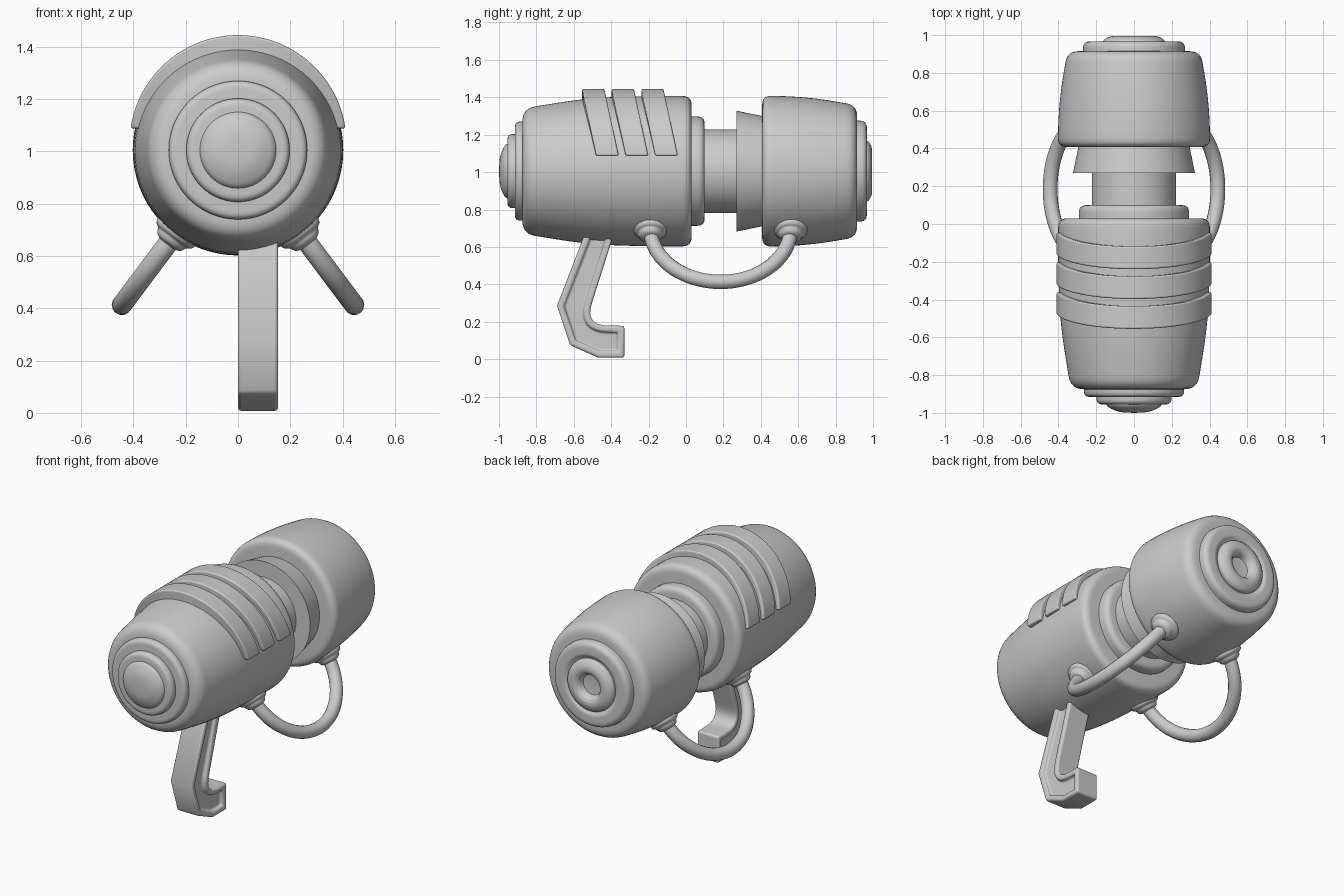
import bpy, bmesh
from math import sin, cos, pi, radians
from mathutils import Vector, Matrix

if "Cube" in bpy.data.objects:
    bpy.data.objects.remove(bpy.data.objects["Cube"])

AXIS_Z = 1.005


def finish(name, bm, bevel=0.0, angle=40):
    bmesh.ops.recalc_face_normals(bm, faces=bm.faces)
    me = bpy.data.meshes.new(name)
    bm.to_mesh(me)
    bm.free()
    me.shade_smooth()
    me.set_sharp_from_angle(angle=radians(angle))
    ob = bpy.data.objects.new(name, me)
    bpy.context.collection.objects.link(ob)
    if bevel:
        m = ob.modifiers.new("round_edges", "BEVEL")
        m.width = bevel
        m.segments = 3
        m.limit_method = "ANGLE"
        m.angle_limit = radians(40)
    return ob


def rounded(points, steps=6):
    """Points are (a, b) or (a, b, fillet); returns the line with filleted corners."""
    out = []
    for i, p in enumerate(points):
        v = Vector(p[:2])
        if len(p) < 3:
            out.append(v)
            continue
        a = Vector(points[i - 1][:2]) - v
        b = Vector(points[(i + 1) % len(points)][:2]) - v
        a, b = v + a.normalized() * p[2], v + b.normalized() * p[2]
        for k in range(steps + 1):
            t = k / steps
            out.append(a * (1 - t) ** 2 + v * 2 * t * (1 - t) + b * t * t)
    return out


def lathe(name, points, matrix=None, segs=72):
    """Revolve (along, radius) points; by default about the long body axis."""
    bm = bmesh.new()
    vs = [bm.verts.new((p[1], p[0], 0)) for p in rounded(points)]
    es = [bm.edges.new(e) for e in zip(vs, vs[1:])]
    bmesh.ops.spin(bm, geom=vs + es, cent=(0, 0, 0), axis=(0, 1, 0),
                   angle=2 * pi, steps=segs, use_duplicate=False)
    bmesh.ops.remove_doubles(bm, verts=bm.verts, dist=1e-4)
    bm.transform(matrix or Matrix.Translation((0, 0, AXIS_Z)))
    return finish(name, bm)


# Main turned parts, front to back
lathe("front_button", [(-1, 0), (-.996, .08, .03), (-.965, .15, .03), (-.94, .15), (-.94, 0)])
lathe("front_small_ring", [(-.955, 0), (-.955, .198, .03), (-.9, .198), (-.9, 0)])
lathe("front_large_ring", [(-.915, 0), (-.915, .265, .03), (-.86, .265), (-.86, 0)])
lathe("front_body", [(-.875, 0), (-.875, .335, .07), (-.52, .392, .15), (-.2, .402, .1),
                     (.03, .402, .05), (.03, 0)])
lathe("collar", [(.0, 0), (.0, .292), (.1, .292, .04), (.1, 0)])
lathe("neck", [(.05, 0), (.05, .223), (.32, .223), (.32, 0)])
lathe("cone_ring", [(.27, 0), (.27, .323), (.43, .29), (.43, 0)])
lathe("rear_body", [(.407, 0), (.407, .404, .05), (.65, .398, .15), (.915, .353, .06), (.915, 0)])
lathe("rear_cap", [(.88, 0), (.88, .272), (.967, .268, .035), (.967, .19, .01), (.95, .165), (.95, 0)])
lathe("rear_knob", [(.93, .165), (.972, .165, .015), (1.003, .115, .035), (.985, .075, .025),
                    (.935, .06, .02), (.925, 0)])

# Slanted grip bands over the top of the front body
for n in range(3):
    y0 = -.495 + .158 * n
    bm = bmesh.new()
    rows = []
    steps = 48
    a0 = radians(8)
    for i in range(steps + 1):
        a = a0 + (pi - 2 * a0) * i / steps
        row = []
        for r, w in ((.415, -.06), (.415, .06), (.33, .06), (.33, -.06)):
            z = 1.03 + r * sin(a)
            if i in (0, steps):
                z = 1.03 + .415 * sin(a)
            zs = 1.03 + .415 * sin(a)
            row.append(bm.verts.new((r * cos(a), y0 + w - .21 * (zs - 1.445), z)))
        rows.append(row)
    for p, q in zip(rows, rows[1:]):
        for j in range(4):
            bm.faces.new((p[j], p[(j + 1) % 4], q[(j + 1) % 4], q[j]))
    bm.faces.new(rows[0])
    bm.faces.new(rows[-1])
    finish(f"grip_band_{n + 1}", bm, bevel=.022)

# Hooked handle with recessed side panels
bm = bmesh.new()
outline = rounded([(-.53, .70), (-.69, .285), (-.62, .075), (-.47, .008), (-.33, .008),
                   (-.33, .178), (-.54, .182, .12), (-.376, .70)], 8)
face = bm.faces.new([bm.verts.new((0, p.x, p.y)) for p in outline])
ext = bmesh.ops.extrude_face_region(bm, geom=[face], use_keep_orig=True)
bmesh.ops.translate(bm, vec=(.153, 0, 0),
                    verts=[g for g in ext["geom"] if isinstance(g, bmesh.types.BMVert)])
bmesh.ops.recalc_face_normals(bm, faces=bm.faces)
for f in [f for f in bm.faces if len(f.verts) > 4]:
    bmesh.ops.inset_region(bm, faces=[f], thickness=.036, depth=0, use_even_offset=True)
    new = bmesh.ops.extrude_discrete_faces(bm, faces=[f])["faces"][0]
    side = 1 if new.calc_center_median().x < .07 else -1
    bmesh.ops.translate(bm, vec=(side * .025, 0, 0), verts=new.verts)
finish("hook_handle", bm, bevel=.012)

# Carrying loops and their mounts on both sides
for side, label in ((1, "right"), (-1, "left")):
    d = Vector((.6 * side, 0, -.8))
    centre = Vector((0, 0, AXIS_Z))
    curve = bpy.data.curves.new(f"{label}_loop", "CURVE")
    curve.dimensions = "3D"
    curve.bevel_depth = .039
    curve.bevel_resolution = 5
    curve.use_fill_caps = True
    sp = curve.splines.new("POLY")
    sp.points.add(40)
    for i, pt in enumerate(sp.points):
        t = pi * i / 40
        p = centre + d * (.385 + .355 * sin(t)) + Vector((0, .185 - .375 * cos(t), 0))
        pt.co = (*p, 1)
    sp.use_smooth = True
    bpy.context.collection.objects.link(bpy.data.objects.new(f"{label}_loop", curve))
    rot = Vector((0, 1, 0)).rotation_difference(d).to_matrix().to_4x4()
    for y, end in ((-.19, "front"), (.56, "rear")):
        lathe(f"{label}_{end}_mount",
              [(.36, 0), (.36, .09), (.412, .088, .02), (.417, .066, .01),
               (.44, .06, .015), (.45, .035), (.45, 0)],
              Matrix.Translation(centre + Vector((0, y, 0))) @ rot, 32)
